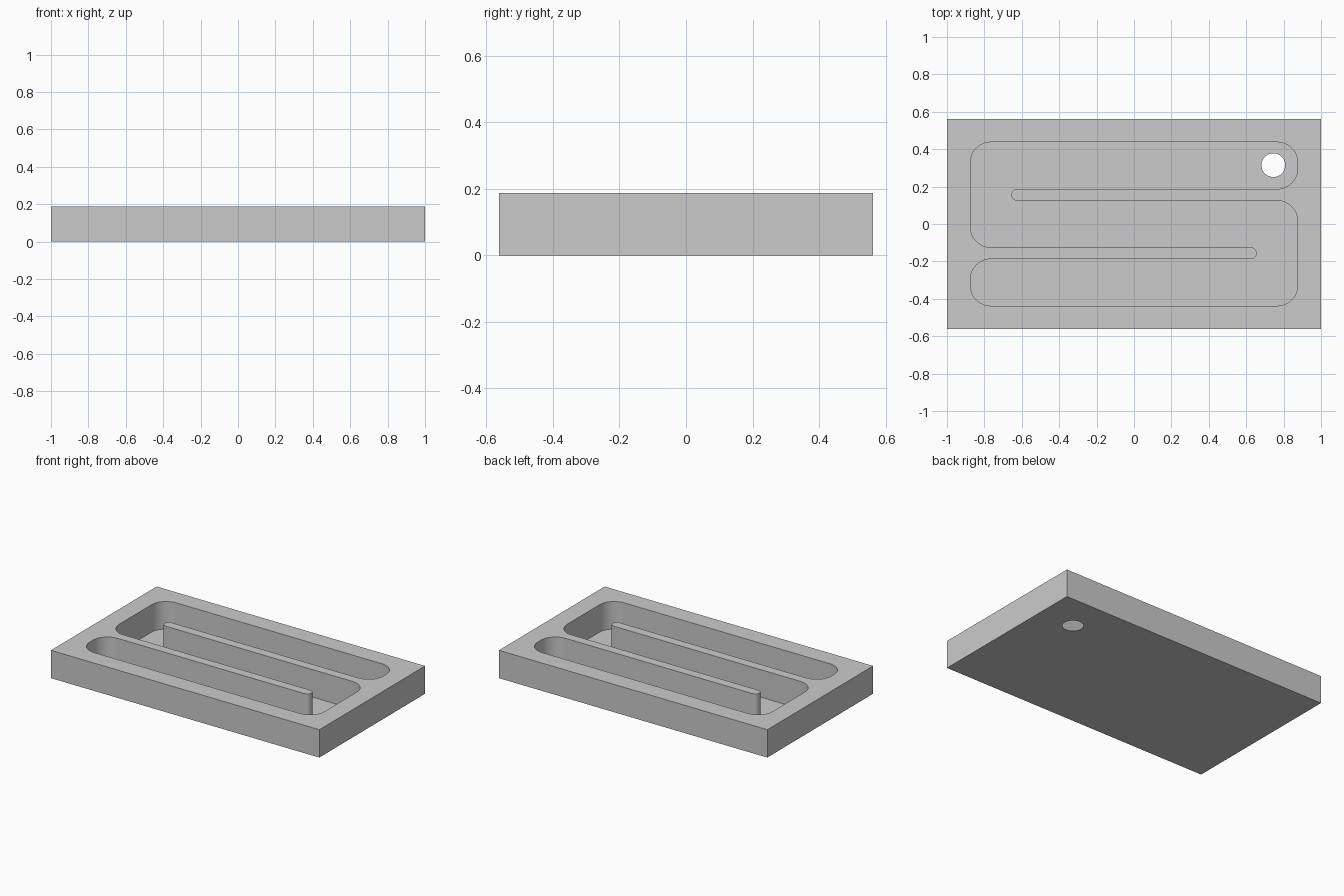
import bpy, bmesh, math
from mathutils import Vector

if "Cube" in bpy.data.objects:
    bpy.data.objects.remove(bpy.data.objects["Cube"])

HEIGHT, FLOOR = 0.1875, 0.0025
R, TIP = 0.11, 0.03125


def rounded(corners, steps=12):
    """Round every right-angled corner (x, y, radius) of a closed outline."""
    pts = []
    for i, (x, y, r) in enumerate(corners):
        p = Vector((x, y))
        d1 = (Vector(corners[i - 1][:2]) - p).normalized()
        d2 = (Vector(corners[(i + 1) % len(corners)][:2]) - p).normalized()
        c = p + r * (d1 + d2)
        for k in range(steps + 1):
            t = math.pi / 2 * k / steps
            q = c - r * (d2 * math.cos(t) + d1 * math.sin(t))
            if not pts or (q - pts[-1]).length > 1e-5:
                pts.append(q)
    return pts


def prism(name, pts, z0, z1):
    """Extrude a flat outline from z0 to z1."""
    bm = bmesh.new()
    face = bm.faces.new([bm.verts.new((p[0], p[1], z0)) for p in pts])
    ext = bmesh.ops.extrude_face_region(bm, geom=[face])
    top = [v for v in ext["geom"] if isinstance(v, bmesh.types.BMVert)]
    bmesh.ops.translate(bm, verts=top, vec=(0, 0, z1 - z0))
    bmesh.ops.recalc_face_normals(bm, faces=bm.faces)
    me = bpy.data.meshes.new(name)
    bm.to_mesh(me)
    bm.free()
    ob = bpy.data.objects.new(name, me)
    bpy.context.collection.objects.link(ob)
    return ob


# Rectangular block
block = prism("channel_block", [(-1, -.5625), (1, -.5625), (1, .5625), (-1, .5625)], 0, HEIGHT)

# Serpentine channel: half the outline, repeated by a half turn
half = [(-.875, .4375, R), (-.875, -.125, R), (.656, -.125, TIP),
        (.656, -.1875, TIP), (-.875, -.1875, R), (-.875, -.4375, R)]
outline = rounded(half + [(-x, -y, r) for x, y, r in half])
channel = prism("channel_cutter", outline, FLOOR, HEIGHT + 0.1)

# Round hole through the thin floor
circle = [(.745 + .0635 * math.cos(a), .3145 + .0635 * math.sin(a))
          for a in (math.tau * k / 48 for k in range(48))]
drill = prism("hole_cutter", circle, -0.1, HEIGHT + 0.05)

# Cut both out of the block, then remove the cutters
bpy.context.view_layer.objects.active = block
block.select_set(True)
for cutter in (channel, drill):
    cutter.hide_render = True
    mod = block.modifiers.new("cut", "BOOLEAN")
    mod.operation, mod.solver, mod.object = "DIFFERENCE", "EXACT", cutter
    bpy.ops.object.modifier_apply(modifier=mod.name)
    bpy.data.objects.remove(cutter)

bpy.ops.object.shade_smooth_by_angle(angle=math.radians(30))
